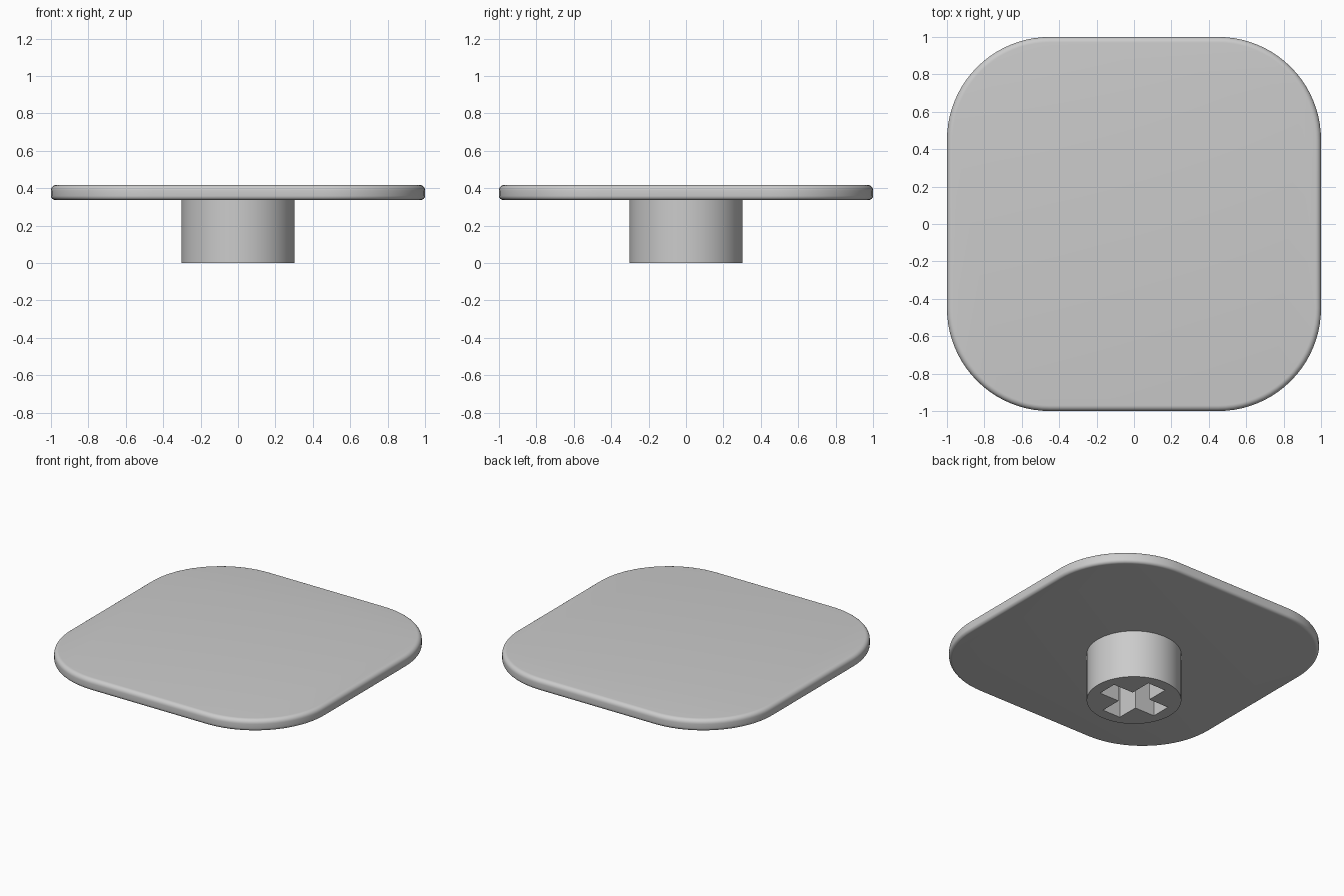
import bpy, bmesh, math

if "Cube" in bpy.data.objects:
    bpy.data.objects.remove(bpy.data.objects["Cube"], do_unlink=True)

grey = bpy.data.materials.new("plain grey")
grey.use_nodes = True
colour = (0.6, 0.6, 0.6, 1)
grey.diffuse_color = colour
grey.node_tree.nodes["Principled BSDF"].inputs["Base Color"].default_value = colour


def rounded_square(half, radius, z, steps=20):
    """Outline of a square with round corners."""
    points = []
    for corner in range(4):
        middle = math.pi / 4 + corner * math.pi / 2
        cx = math.copysign(half - radius, math.cos(middle))
        cy = math.copysign(half - radius, math.sin(middle))
        for i in range(steps + 1):
            a = (corner + i / steps) * math.pi / 2
            points.append((cx + radius * math.cos(a), cy + radius * math.sin(a), z))
    return points


def circle(radius, z, count=72):
    angles = [2 * math.pi * i / count for i in range(count)]
    return [(radius * math.cos(a), radius * math.sin(a), z) for a in angles]


def cross(arm, width, z):
    """Outline of a plus sign, one corner quarter at a time."""
    points = []
    for q in range(4):
        c, s = round(math.cos(q * math.pi / 2)), round(math.sin(q * math.pi / 2))
        for x, y in ((arm, -width), (arm, width), (width, width)):
            points.append((c * x - s * y, s * x + c * y, z))
    return points


def loft(name, outlines):
    """Solid skinned through stacked outlines and capped at both ends."""
    bm = bmesh.new()
    rings = [[bm.verts.new(p) for p in outline] for outline in outlines]
    for low, high in zip(rings, rings[1:]):
        for i in range(len(low)):
            j = (i + 1) % len(low)
            bm.faces.new((low[i], low[j], high[j], high[i]))
    bm.faces.new(rings[0][::-1])
    bm.faces.new(rings[-1])
    bmesh.ops.recalc_face_normals(bm, faces=bm.faces)
    mesh = bpy.data.meshes.new(name)
    bm.to_mesh(mesh)
    bm.free()
    mesh.materials.append(grey)
    obj = bpy.data.objects.new(name, mesh)
    bpy.context.collection.objects.link(obj)
    return obj


def activate(obj):
    bpy.ops.object.select_all(action="DESELECT")
    obj.select_set(True)
    bpy.context.view_layer.objects.active = obj


BOTTOM, TOP, CORNER = 0.337, 0.418, 0.55

# Flat cap plate with softly rounded rims
profile = []
quarter = [math.pi / 2 * i / 6 for i in range(7)]
for a in quarter:
    profile.append((0.022 * (1 - math.sin(a)), BOTTOM + 0.022 * (1 - math.cos(a))))
for a in quarter:
    profile.append((0.03 * (1 - math.cos(a)), TOP - 0.03 * (1 - math.sin(a))))
plate = loft("cap_plate", [rounded_square(1 - e, CORNER - e, z) for e, z in profile])

# Round stem with a cross-shaped socket running up to the plate
stem = loft("stem", [circle(0.303, 0), circle(0.303, BOTTOM)])
cutter = loft("socket_cutter", [cross(0.225, 0.07, -0.1), cross(0.225, 0.07, BOTTOM + 0.1)])
cutter.hide_render = True
cut = stem.modifiers.new("socket", "BOOLEAN")
cut.operation = "DIFFERENCE"
cut.solver = "EXACT"
cut.object = cutter
activate(stem)
bpy.ops.object.modifier_apply(modifier=cut.name)
bpy.data.objects.remove(cutter, do_unlink=True)

# Smooth the curved walls, keep the rims sharp
for part in (plate, stem):
    activate(part)
    bpy.ops.object.shade_smooth_by_angle(angle=math.radians(35))
